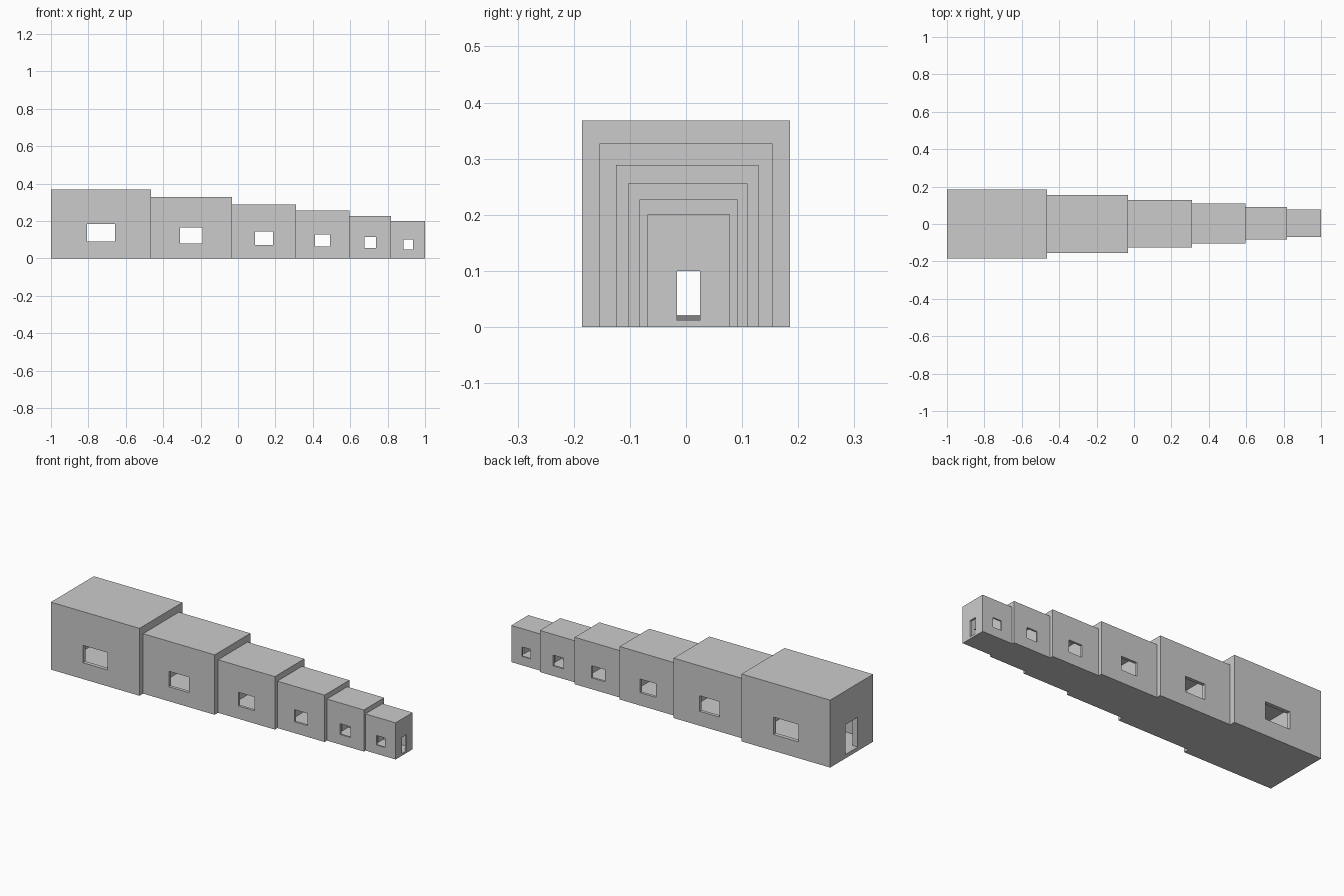
import bpy

if "Cube" in bpy.data.objects:
    bpy.data.objects.remove(bpy.data.objects["Cube"])

# Six hollow rooms in a row: x start, x end, y min, y max, height
EDGES = [-1.0, -0.465, -0.033, 0.31, 0.595, 0.818, 1.0]
SPANS = [(-0.185, 0.185), (-0.154, 0.154), (-0.125, 0.129),
         (-0.103, 0.110), (-0.083, 0.092), (-0.069, 0.078)]
HEIGHTS = [0.368, 0.327, 0.289, 0.256, 0.227, 0.2]
WALL = 0.058      # wall thickness as a share of each dimension
OPENING = 0.14    # half width of openings as a share of the dimension


def box(name, lo, hi):
    """Axis-aligned box between two corners."""
    centre = [(a + b) / 2 for a, b in zip(lo, hi)]
    bpy.ops.mesh.primitive_cube_add(size=1, location=centre)
    ob = bpy.context.object
    ob.name = name
    ob.scale = [b - a for a, b in zip(lo, hi)]
    bpy.ops.object.transform_apply(location=False, rotation=False, scale=True)
    return ob


def cut(target, cutter):
    """Subtract the cutter, then delete it."""
    cutter.hide_render = True
    mod = target.modifiers.new("opening", 'BOOLEAN')
    mod.operation = 'DIFFERENCE'
    mod.solver = 'EXACT'
    mod.object = cutter
    bpy.context.view_layer.objects.active = target
    bpy.ops.object.modifier_apply(modifier=mod.name)
    bpy.data.objects.remove(cutter, do_unlink=True)


for i, ((y0, y1), h) in enumerate(zip(SPANS, HEIGHTS)):
    x0, x1 = EDGES[i], EDGES[i + 1]
    length, width = x1 - x0, y1 - y0
    xc, yc = (x0 + x1) / 2, (y0 + y1) / 2
    tx, ty, tz = length * WALL, width * WALL, h * WALL

    room = box(f"room_{i + 1}", (x0, y0, 0), (x1, y1, h))
    # interior space
    cut(room, box("interior", (x0 + tx, y0 + ty, tz), (x1 - tx, y1 - ty, h - tz)))
    # doorways in both end walls
    dy = width * OPENING
    cut(room, box("doorway", (x0 - 0.05, yc - dy, tz), (x1 + 0.05, yc + dy, h * 0.5)))
    # windows in front and back walls
    dx = length * OPENING
    cut(room, box("window", (xc - dx, y0 - 0.05, h * 0.242), (xc + dx, y1 + 0.05, h * 0.5)))
